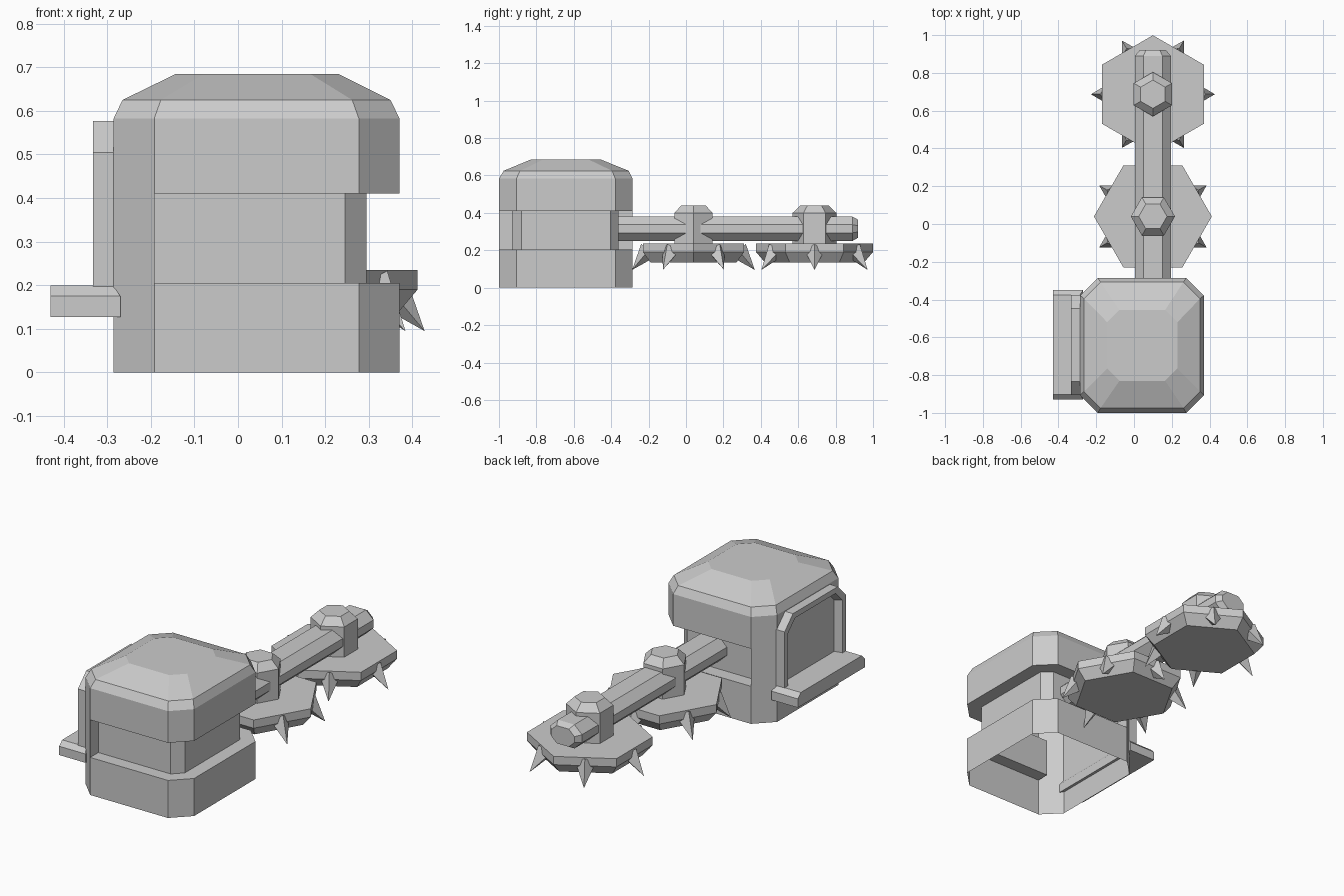
import bpy, bmesh, math
from mathutils import Matrix, Vector

if "Cube" in bpy.data.objects:
    bpy.data.objects.remove(bpy.data.objects["Cube"], do_unlink=True)

grey = bpy.data.materials.new("plain_grey")
grey.use_nodes = True
grey.diffuse_color = (0.6, 0.6, 0.6, 1)
grey.node_tree.nodes["Principled BSDF"].inputs["Base Color"].default_value = (0.6, 0.6, 0.6, 1)


def finish(name, bm):
    mesh = bpy.data.meshes.new(name)
    bm.to_mesh(mesh)
    bm.free()
    mesh.materials.append(grey)
    obj = bpy.data.objects.new(name, mesh)
    bpy.context.collection.objects.link(obj)
    return obj


def loft(name, rings, cap_start=True):
    """Skin closed rings of equal length; cap the last and optionally the first."""
    bm = bmesh.new()
    loops = [[bm.verts.new(p) for p in ring] for ring in rings]
    n = len(loops[0])
    for a, b in zip(loops, loops[1:]):
        for i in range(n):
            j = (i + 1) % n
            bm.faces.new((a[i], a[j], b[j], b[i]))
    bm.faces.new(loops[-1])
    if cap_start:
        bm.faces.new(loops[0][::-1])
    bmesh.ops.remove_doubles(bm, verts=bm.verts, dist=0.0005)
    if cap_start:
        bmesh.ops.recalc_face_normals(bm, faces=bm.faces)
    return finish(name, bm)


def at_z(section, z):
    return [(x, y, z) for x, y in section]


def octagon(x0, x1, y0, y1, c):
    """Chamfered rectangle; the two left corners repeat so a groove can start there."""
    return [(x0, y1 - c), (x0, y0 + c), (x0 + c, y0), (x0 + c, y0), (x1 - c, y0),
            (x1, y0 + c), (x1, y1 - c), (x1 - c, y1), (x0 + c, y1), (x0 + c, y1)]


# Housing: open-bottomed shell with a groove round three sides and a domed top
outer = octagon(-0.285, 0.37, -1, -0.285, 0.093)
groove = list(outer)
groove[3:9] = [(-0.192, -0.93), (0.245, -0.93), (0.295, -0.88),
               (0.295, -0.405), (0.245, -0.36), (-0.192, -0.36)]
loft("housing", [
    at_z(outer, 0), at_z(outer, 0.205), at_z(groove, 0.205),
    at_z(groove, 0.41), at_z(outer, 0.41), at_z(outer, 0.583),
    at_z(octagon(-0.265, 0.35, -0.975, -0.307, 0.088), 0.625),
    at_z(octagon(-0.142, 0.23, -0.83, -0.455, 0.065), 0.685),
], cap_start=False)


# Door: arched frame around a recessed panel
def arch(x, inset, bottom):
    y0, y1, top = -0.905 + inset, -0.375 - inset, 0.577 - inset
    c = 0.072 - inset * 0.4
    return [(x, y0, bottom), (x, y0, top - c), (x, y0 + c, top),
            (x, y1 - c, top), (x, y1, top - c), (x, y1, bottom)]


loft("door_frame", [arch(-0.28, 0, 0.14), arch(-0.333, 0, 0.14),
                    arch(-0.333, 0.03, 0.15), arch(-0.289, 0.04, 0.15)])


# Door step with sloped ends
def step_ring(z, x1, inset):
    y0, y1 = -0.928 + inset, -0.35 - inset
    return [(-0.43, y0, z), (x1, y0, z), (x1, y1, z), (-0.43, y1, z)]


loft("door_step", [step_ring(0.127, -0.27, 0), step_ring(0.175, -0.27, 0),
                   step_ring(0.2, -0.287, 0.026)])


# Arm: eight-sided beam with a chamfered tip
def beam_ring(y, s):
    side = [(0.095, 0.022), (0.05, 0.065)]
    half = side + [(-x, z) for x, z in side[::-1]]
    return [(0.1 + sx * x * s, y, 0.315 + sx * z * s) for sx in (1, -1) for x, z in half]


loft("arm", [beam_ring(-0.37, 1), beam_ring(0.89, 1), beam_ring(0.92, 0.74)])


# Blades: hexagonal discs with a hub above and spikes below
def hexagon(cy, r, z, turn):
    return [(0.1 + r * math.cos(turn + i * math.pi / 3),
             cy + r * math.sin(turn + i * math.pi / 3), z) for i in range(6)]


for label, cy, turn in (("inner", 0.04, 0), ("outer", 0.687, math.pi / 6)):
    loft(label + "_blade", [hexagon(cy, r, z, turn) for r, z in
                            ((0.265, 0.135), (0.312, 0.19), (0.312, 0.235))])
    loft(label + "_hub", [hexagon(cy, r, z, turn) for r, z in
                          ((0.117, 0.22), (0.117, 0.4), (0.075, 0.44))])
    bm = bmesh.new()
    for i in range(6):
        a = turn + (i + 0.5) * math.pi / 3
        out = Vector((math.cos(a), math.sin(a), 0))
        base = Vector((0.1, cy, 0.2)) + out * 0.24
        tip = Vector((0.1, cy, 0.095)) + out * 0.328
        axis = tip - base
        turn_to = Matrix.Rotation(a, 4, "Z") @ Matrix.Rotation(
            axis.angle(Vector((0, 0, 1))), 4, "Y")
        bmesh.ops.create_cone(bm, cap_ends=True, segments=4, radius1=0.052, radius2=0,
                              depth=axis.length,
                              matrix=Matrix.Translation((base + tip) / 2) @ turn_to)
    bmesh.ops.remove_doubles(bm, verts=bm.verts, dist=0.0005)
    finish(label + "_spikes", bm)
